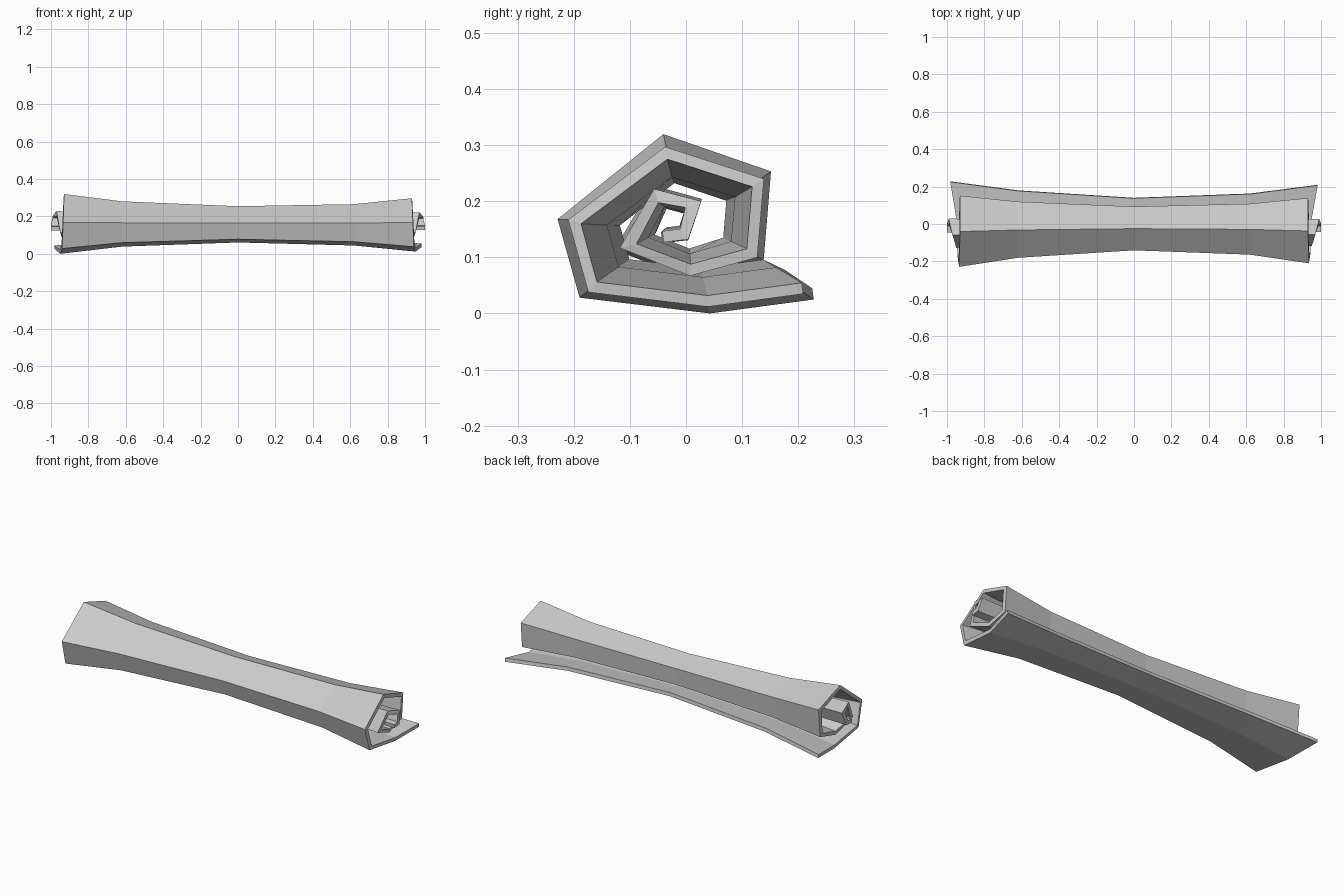
import bpy, bmesh

if "Cube" in bpy.data.objects:
    bpy.data.objects.remove(bpy.data.objects["Cube"])

CZ = 0.16
# Spiral outline (y, z, half length), from loose outer flap to inner core
spiral = [(.209, .035, .98), (.039, .012, .95), (-.174, .038, .94), (-.21, .167, .935),
          (-.037, .297, .93), (.139, .24, .93), (.127, .10, .93), (.007, .067, .935),
          (-.118, .117, .95), (-.057, .222, .97), (.027, .20, .99), (.004, .132, 1.0),
          (-.04, .127, 1.0)]
# Stations along the roll: (x factor or x, width scale, upper scale, lower scale)
stations = [(-1, 1.09, 1.165, 1.08), (-.62, .86, .88, .82), (0, .67, .69, .67),
            (.62, .78, .77, .78), (1, 1.0, 1.0, 1.0)]


def blend(scale, i):
    """Inner coils taper less than the outer wrap."""
    w = 0 if i < 7 else (.2 if i < 9 else .75)
    return scale + (1 - scale) * w * .5


# Rolled sheet: spiral profile lofted along x
bm = bmesh.new()
rows = []
for x, sy, up, low in stations:
    row = []
    for i, (y, z, half) in enumerate(spiral):
        px = x * half if abs(x) == 1 else x
        sz = up if z > CZ else low
        row.append(bm.verts.new((px, y * blend(sy, i), CZ + (z - CZ) * blend(sz, i))))
    rows.append(row)
for a, b in zip(rows, rows[1:]):
    for i in range(len(spiral) - 1):
        bm.faces.new((a[i], a[i + 1], b[i + 1], b[i]))
mesh = bpy.data.meshes.new("rolled_sheet")
bm.to_mesh(mesh)
bm.free()
sheet = bpy.data.objects.new("rolled_sheet", mesh)
bpy.context.collection.objects.link(sheet)

# Sheet thickness grows inward from the outer outline
solid = sheet.modifiers.new("thickness", 'SOLIDIFY')
solid.thickness = 0.02
solid.offset = 1
solid.use_even_offset = True
